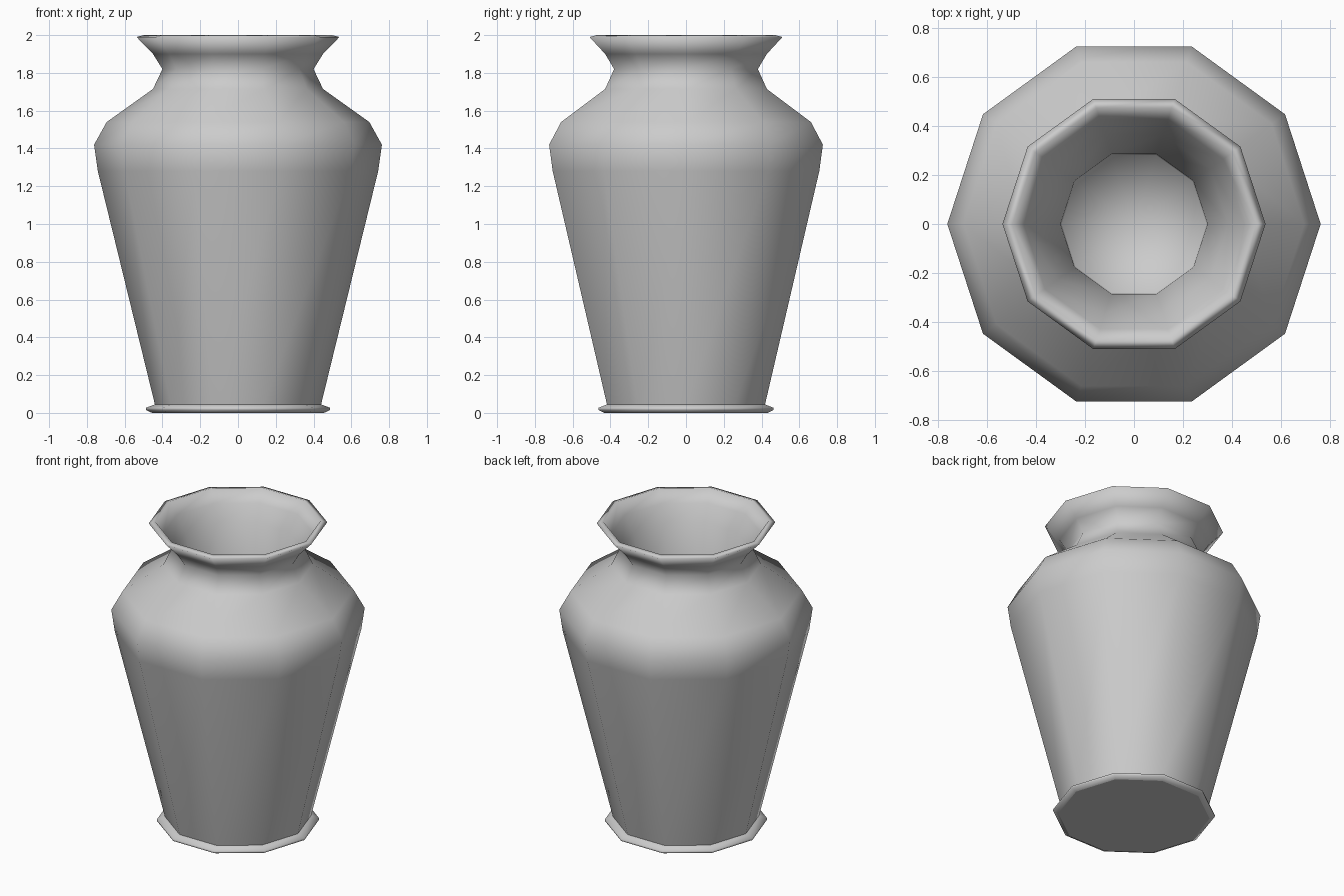
import bpy, bmesh
from math import cos, sin, tau

if "Cube" in bpy.data.objects:
    bpy.data.objects.remove(bpy.data.objects["Cube"])

SIDES = 10

# profiles (radius, height); each is smooth, with a crisp crease where two meet
FOOT = [(0.455, 0.0), (0.487, 0.015), (0.487, 0.027), (0.44, 0.045)]
BODY = [  # wall, shoulder, neck, rounded lip, then the inner cavity
    (0.44, 0.045), (0.742, 1.28), (0.762, 1.42), (0.695, 1.54), (0.45, 1.715),
    (0.40, 1.82), (0.45, 1.90), (0.537, 1.99),
    (0.497, 2.0), (0.45, 1.92), (0.385, 1.82), (0.30, 1.44), (0.295, 1.36),
]


def add_rings(bm, profile):
    rings = [[bm.verts.new((r * cos(tau * i / SIDES), r * sin(tau * i / SIDES), z))
              for i in range(SIDES)] for r, z in profile]
    for a, b in zip(rings, rings[1:]):
        for i in range(SIDES):
            j = (i + 1) % SIDES
            bm.faces.new((a[i], a[j], b[j], b[i])).smooth = True
    return rings


bm = bmesh.new()
# foot with a flat underside
foot = add_rings(bm, FOOT)
bm.faces.new(foot[0][::-1])
# body with a fanned cavity floor
body = add_rings(bm, BODY)
centre = bm.verts.new((0, 0, BODY[-1][1]))
for i in range(SIDES):
    bm.faces.new((body[-1][i], body[-1][(i + 1) % SIDES], centre)).smooth = True

mesh = bpy.data.meshes.new("vase")
bm.to_mesh(mesh)
bm.free()
vase = bpy.data.objects.new("vase", mesh)
bpy.context.collection.objects.link(vase)

# mid grey clay
clay = bpy.data.materials.new("grey_clay")
clay.diffuse_color = (0.55, 0.55, 0.55, 1)
clay.use_nodes = True
clay.node_tree.nodes["Principled BSDF"].inputs["Base Color"].default_value = clay.diffuse_color
mesh.materials.append(clay)
